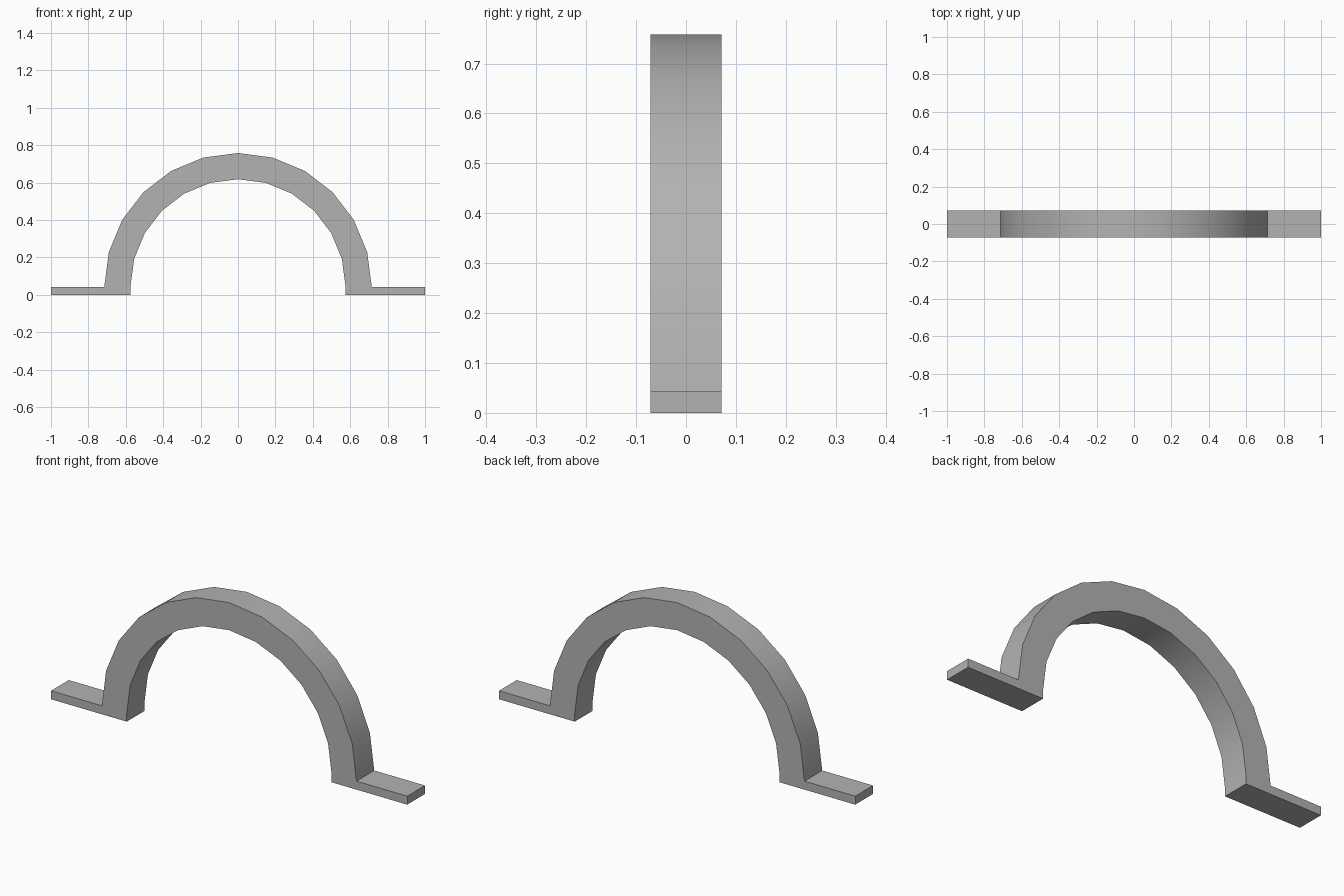
import bpy, bmesh
from math import sin, cos, radians

cube = bpy.data.objects.get("Cube")
if cube:
    bpy.data.objects.remove(cube, do_unlink=True)

HALF_DEPTH = 0.071
FLANGE = 0.043
OUTER, INNER = 0.715, 0.575
STEPS = 12

grey = bpy.data.materials.new("plain grey")
grey.use_nodes = True
colour = (0.45, 0.45, 0.45, 1)
grey.diffuse_color = colour
grey.node_tree.nodes["Principled BSDF"].inputs["Base Color"].default_value = colour


def arc(radius):
    """Half circle from left to right, springing from the flange top."""
    angles = [radians(180 * i / STEPS) for i in range(STEPS + 1)]
    return [(radius * cos(a), FLANGE + radius * sin(a)) for a in angles]


# Outline: outer arc, right foot, inner arc, left foot
outline = arc(OUTER)
outline += [(-1, FLANGE), (-1, 0), (-INNER, 0)]
outline += reversed(arc(INNER))
outline += [(INNER, 0), (1, 0), (1, FLANGE)]

# Extrude the outline through the strap width
bm = bmesh.new()
face = bm.faces.new([bm.verts.new((x, -HALF_DEPTH, z)) for x, z in outline])
result = bmesh.ops.extrude_face_region(bm, geom=[face], use_keep_orig=True)
moved = [v for v in result["geom"] if isinstance(v, bmesh.types.BMVert)]
bmesh.ops.translate(bm, vec=(0, 2 * HALF_DEPTH, 0), verts=moved)
bmesh.ops.recalc_face_normals(bm, faces=bm.faces)

mesh = bpy.data.meshes.new("pipe_strap")
bm.to_mesh(mesh)
bm.free()
mesh.materials.append(grey)
strap = bpy.data.objects.new("pipe_strap", mesh)
bpy.context.collection.objects.link(strap)

# Smooth the curved band, keep its borders and feet sharp
bpy.ops.object.select_all(action="DESELECT")
strap.select_set(True)
bpy.context.view_layer.objects.active = strap
bpy.ops.object.shade_smooth_by_angle(angle=radians(30))
